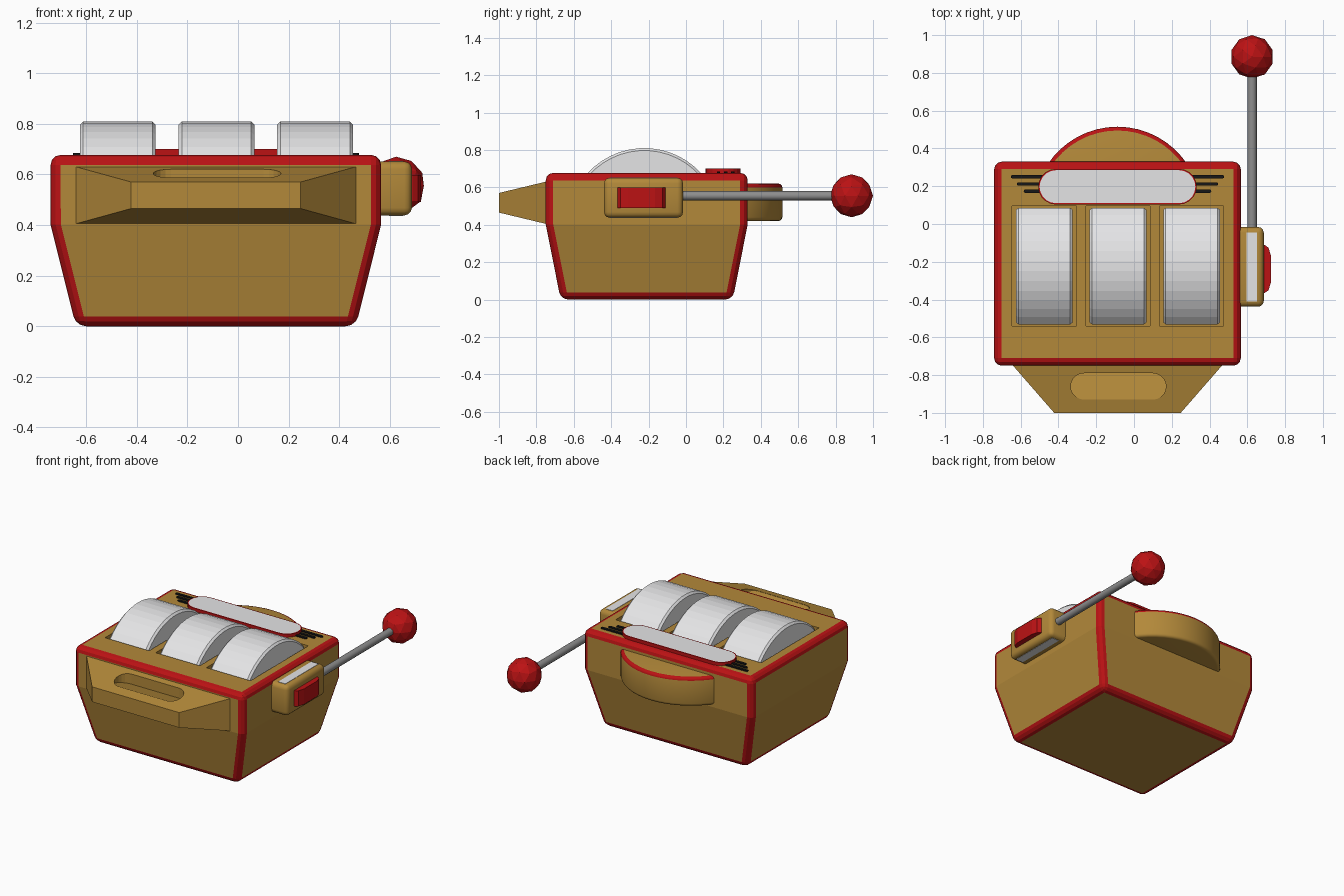
import bpy, bmesh, math
from mathutils import Vector

if "Cube" in bpy.data.objects:
    bpy.data.objects.remove(bpy.data.objects["Cube"])

CX, TOP = -0.0875, 0.677


def mat(name, r, g, b):
    m = bpy.data.materials.new(name)
    m.diffuse_color = (r, g, b, 1)
    m.use_nodes = True
    m.node_tree.nodes["Principled BSDF"].inputs["Base Color"].default_value = m.diffuse_color
    return m


gold = mat("gold", 0.45, 0.25, 0.042)
red = mat("red", 0.50, 0.006, 0.007)
white = mat("white", 0.78, 0.78, 0.79)
grey = mat("grey", 0.27, 0.27, 0.27)
black = mat("black", 0.008, 0.008, 0.008)


def finish(name, bm, mats, smooth=None):
    bmesh.ops.recalc_face_normals(bm, faces=bm.faces[:])
    me = bpy.data.meshes.new(name)
    bm.to_mesh(me)
    bm.free()
    ob = bpy.data.objects.new(name, me)
    bpy.context.collection.objects.link(ob)
    for m in mats:
        me.materials.append(m)
    if smooth:
        select(ob)
        bpy.ops.object.shade_smooth_by_angle(angle=math.radians(smooth))
    return ob


def select(ob):
    bpy.ops.object.select_all(action='DESELECT')
    ob.select_set(True)
    bpy.context.view_layer.objects.active = ob


def loft(rings):
    """Closed solid through rings of 3D points."""
    bm = bmesh.new()
    vs = [[bm.verts.new(p) for p in r] for r in rings]
    n = len(vs[0])
    for a, b in zip(vs, vs[1:]):
        for i in range(n):
            j = (i + 1) % n
            bm.faces.new((a[i], a[j], b[j], b[i]))
    bm.faces.new(vs[0][::-1])
    bm.faces.new(vs[-1])
    bmesh.ops.recalc_face_normals(bm, faces=bm.faces[:])
    return bm


def prism(pts, axis, a, b):
    put = {'x': lambda p, t: (t, p[0], p[1]), 'z': lambda p, t: (p[0], p[1], t)}[axis]
    return loft([[put(p, t) for p in pts] for t in (a, b)])


def rect(x0, x1, y0, y1):
    return [(x0, y0), (x1, y0), (x1, y1), (x0, y1)]


def stadium(x0, x1, y0, y1, n=10):
    r, cy, pts = (y1 - y0) / 2, (y0 + y1) / 2, []
    for cx, s in ((x1 - r, -90), (x0 + r, 90)):
        for i in range(n + 1):
            t = math.radians(s + 180 * i / n)
            pts.append((cx + r * math.cos(t), cy + r * math.sin(t)))
    return pts


def cut(ob, cutter):
    m = ob.modifiers.new("cut", 'BOOLEAN')
    m.object, m.operation, m.solver = cutter, 'DIFFERENCE', 'EXACT'
    select(ob)
    bpy.ops.object.modifier_apply(modifier=m.name)
    bpy.data.objects.remove(cutter)


# Cabinet: tapered box, red rounded trim on every edge but the waist
def ring(hx, hy, z):
    return [(x, y, z) for x, y in rect(CX - hx, CX + hx, -0.21 - hy, -0.21 + hy)]


bm = loft([ring(0.553, 0.46, 0), ring(0.653, 0.54, 0.40), ring(0.653, 0.54, TOP)])
edges = [e for e in bm.edges if not all(abs(v.co.z - 0.40) < 1e-4 for v in e.verts)]
bmesh.ops.bevel(bm, geom=edges, offset=0.04, segments=3, profile=0.5,
                affect='EDGES', material=1)
cabinet = finish("cabinet", bm, [gold, red])

# Reels in their slots
R, ry = 0.41, -0.223
rz = 0.81 - R
for i in range(3):
    x0 = -0.625 + 0.39 * i
    cut(cabinet, finish("slot_cutter", prism(
        rect(x0 - 0.02, x0 + 0.32, -0.541, 0.095), 'z', 0.615, 0.8), [gold]))

    def profile(r):
        a = [math.radians(-48.75 + 7.5 * k) for k in range(14)]
        arc = [(ry + r * math.sin(t), rz + r * math.cos(t)) for t in a]
        return [(arc[0][0], 0.61)] + arc + [(arc[-1][0], 0.61)]
    rings = [[(x, y, z) for y, z in profile(r)] for x, r in (
        (x0, R - 0.013), (x0 + 0.013, R), (x0 + 0.287, R), (x0 + 0.3, R - 0.013))]
    finish(f"reel_{i + 1}", loft(rings), [white])

# Sign plate on top with red rim
bm = prism(stadium(-0.507, 0.332, 0.103, 0.292), 'z', TOP - 0.005, 0.70)
face = max(bm.faces, key=lambda f: f.calc_center_median().z)
bmesh.ops.inset_region(bm, faces=[face], thickness=0.007)
face.material_index = 1
finish("sign_plate", bm, [red, white])

# Black speed stripes either side of the sign
for side in (-1, 1):
    for k, (far, y) in enumerate(((0.565, 0.25), (0.533, 0.212), (0.497, 0.174))):
        xs = sorted((CX + side * far, CX + side * 0.385))
        finish(f"stripe_{'left' if side < 0 else 'right'}_{k + 1}",
               prism(stadium(*xs, y - 0.009, y + 0.009, 4), 'z', TOP - 0.001, TOP + 0.008), [black])

# Front tray with a scooped coin recess sloping down to the back
tray = finish("front_tray", loft([
    [(x, y, z) for x, z in rect(CX - hx, CX + hx, z0, z1)]
    for y, hx, z0, z1 in ((-0.72, 0.553, 0.405, 0.63), (-0.75, 0.553, 0.405, 0.63),
                          (-1.0, 0.335, 0.465, 0.57))]), [gold])
bm = prism(stadium(-0.335, 0.17, -0.93, -0.79), 'z', 0, 0.7)
for v in bm.verts:
    if v.co.z < 0.1:
        v.co.z = 0.585 - (v.co.y + 0.93) * 0.25
cut(tray, finish("recess_cutter", bm, [gold]))

# Rounded back bulge: gold with red upper rim
R2, cy = 0.443, 0.072
half = math.asin(0.40 / R2)
arc = [(CX + R2 * math.sin(half * k / 9), cy + R2 * math.cos(half * k / 9))
       for k in range(-9, 10)]
bm = prism(arc, 'z', 0.42, 0.62)


def rim(z):
    return [e for e in bm.edges if all(abs(v.co.z - z) < 1e-4 and v.co.y > 0.2 for v in e.verts)
            and e.calc_length() < 0.3]


bmesh.ops.bevel(bm, geom=rim(0.62), offset=0.02, segments=3, profile=0.5,
                affect='EDGES', material=1)
bmesh.ops.bevel(bm, geom=rim(0.42), offset=0.02, segments=3, profile=0.5,
                affect='EDGES', material=0)
finish("back_bulge", bm, [gold, red], 35)

# Lever housing with pale slot plates above and below, and a red button
bm = prism(rect(0.545, 0.687, -0.438, -0.016), 'z', 0.438, 0.651)
bmesh.ops.bevel(bm, geom=[e for e in bm.edges if any(v.co.x > 0.6 for v in e.verts)],
                offset=0.03, segments=3, profile=0.5, affect='EDGES', material=-1)
finish("lever_housing", bm, [gold], 40)
for nm, z in (("upper", 0.648), ("lower", 0.436)):
    finish(f"lever_slot_{nm}", prism(rect(0.596, 0.652, -0.41, -0.045), 'z', z, z + 0.005), [white])
outline = [(0.67, -0.11), (0.69, -0.11), (0.712, -0.125), (0.724, -0.165)]
outline += [(x, -0.476 - y) for x, y in reversed(outline)]
finish("button", prism(outline, 'z', 0.49, 0.598), [red])

# Lever rod and knob
rod = [(0.625 + 0.025 * math.cos(math.tau * k / 12), 0.555 + 0.025 * math.sin(math.tau * k / 12))
       for k in range(12)]
finish("lever_rod", loft([[(x, y, z) for x, z in rod] for y in (-0.06, 0.80)]), [grey], 40)
bm = bmesh.new()
bmesh.ops.create_icosphere(bm, subdivisions=2, radius=0.115)
bmesh.ops.translate(bm, verts=bm.verts[:], vec=Vector((0.625, 0.885, 0.555)))
finish("lever_knob", bm, [red])
